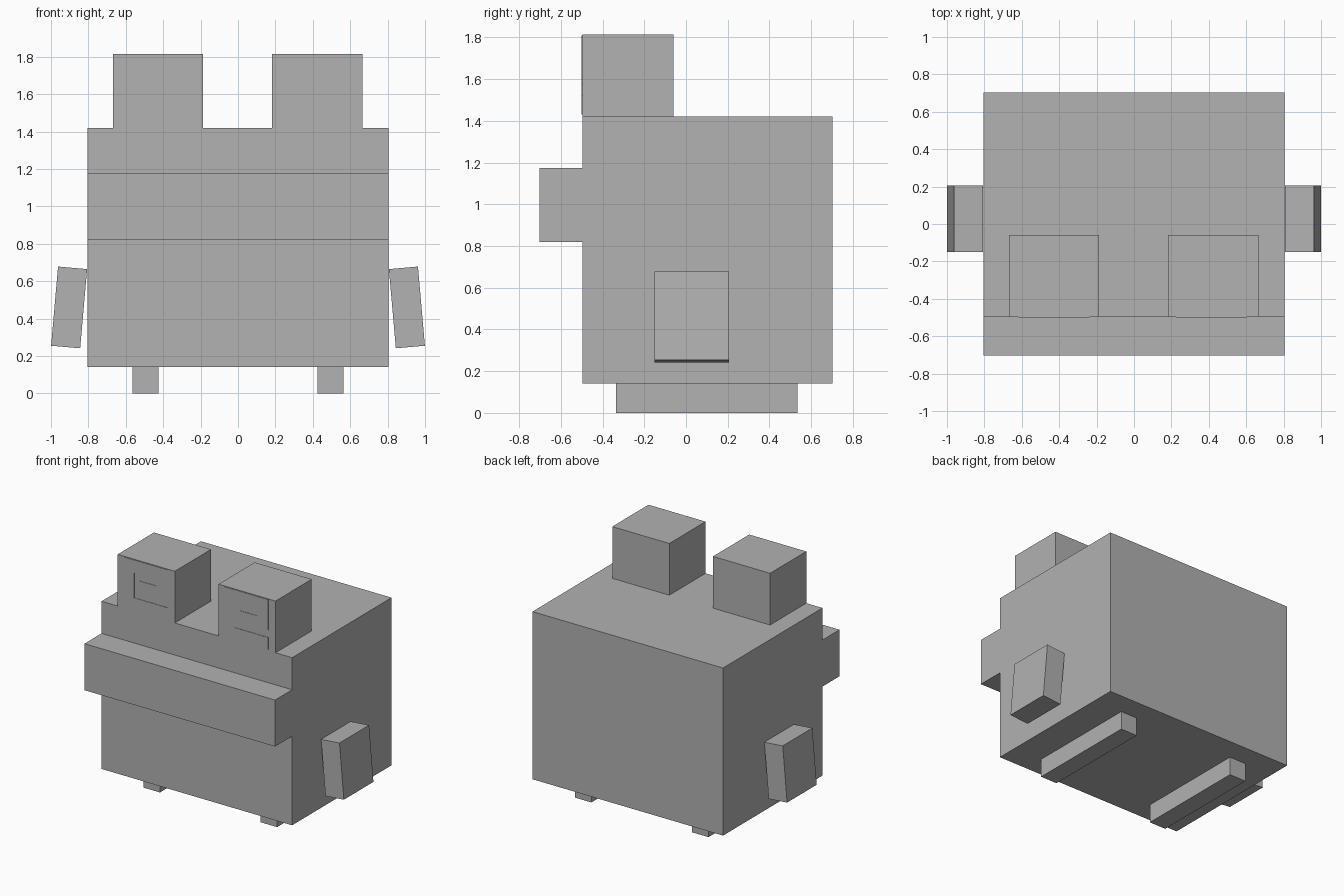
import bpy
import bmesh
from math import radians
from mathutils import Matrix

cube = bpy.data.objects.get("Cube")
if cube:
    bpy.data.objects.remove(cube, do_unlink=True)

GREY = (0.445, 0.445, 0.445, 1.0)
grey = bpy.data.materials.new("plain grey")
grey.use_nodes = True
grey.diffuse_color = GREY
for node in grey.node_tree.nodes:
    if node.type == 'BSDF_PRINCIPLED':
        node.inputs["Base Color"].default_value = GREY


def add_object(name, bm):
    bmesh.ops.recalc_face_normals(bm, faces=bm.faces[:])
    mesh = bpy.data.meshes.new(name)
    bm.to_mesh(mesh)
    bm.free()
    mesh.materials.append(grey)
    obj = bpy.data.objects.new(name, mesh)
    bpy.context.scene.collection.objects.link(obj)
    return obj


def box(name, x, y, z, tilt=0):
    """Box from (min, max) ranges, optionally tilted about its own y axis."""
    ranges = (x, y, z)
    centre = [(a + b) / 2 for a, b in ranges]
    size = [b - a for a, b in ranges]
    bm = bmesh.new()
    bmesh.ops.create_cube(bm, size=1, matrix=Matrix.Diagonal((*size, 1)))
    obj = add_object(name, bm)
    obj.location = centre
    obj.rotation_euler.y = radians(tilt)
    return obj


def plate(name, outline, x, y, z, size, thickness):
    """Thin upright plate facing the front, from a unit outline."""
    bm = bmesh.new()
    face = bm.faces.new([bm.verts.new((x + u * size, y, z + v * size)) for u, v in outline])
    out = bmesh.ops.extrude_face_region(bm, geom=[face])
    verts = [g for g in out["geom"] if isinstance(g, bmesh.types.BMVert)]
    bmesh.ops.translate(bm, verts=verts, vec=(0, -thickness, 0))
    return add_object(name, bm)


# Body and the wide mouth bar
FRONT = -0.497
box("body", (-0.805, 0.805), (FRONT, 0.703), (0.14, 1.42))
box("mouth", (-0.805, 0.805), (-0.703, FRONT), (0.82, 1.175))

# Eyes, each with a thin plate cut by a winding channel
SPIRAL = [(0, 0), (1, 0), (1, .24), (.24, .24), (.24, .74), (.75, .74),
          (.75, .61), (.37, .61), (.37, .39), (1, .39), (1, 1), (0, 1)]
for side, eye_x, plate_x in (("left", 0.183, 0.225), ("right", -0.668, -0.618)):
    box(side + "_eye", (eye_x, eye_x + 0.482), (FRONT, -0.06), (1.42, 1.815))
    plate(side + "_eye_swirl", SPIRAL, plate_x, FRONT, 1.43, 0.38, 0.003)

# Arms flare outward at the bottom; feet are long runners
for side, s in (("left", 1), ("right", -1)):
    arm_x, foot_x = s * 0.903, s * 0.495
    box(side + "_arm", (arm_x - 0.078, arm_x + 0.078), (-0.15, 0.207),
        (0.247, 0.672), tilt=-5 * s)
    box(side + "_foot", (foot_x - 0.07, foot_x + 0.07), (-0.335, 0.535), (0, 0.14))
